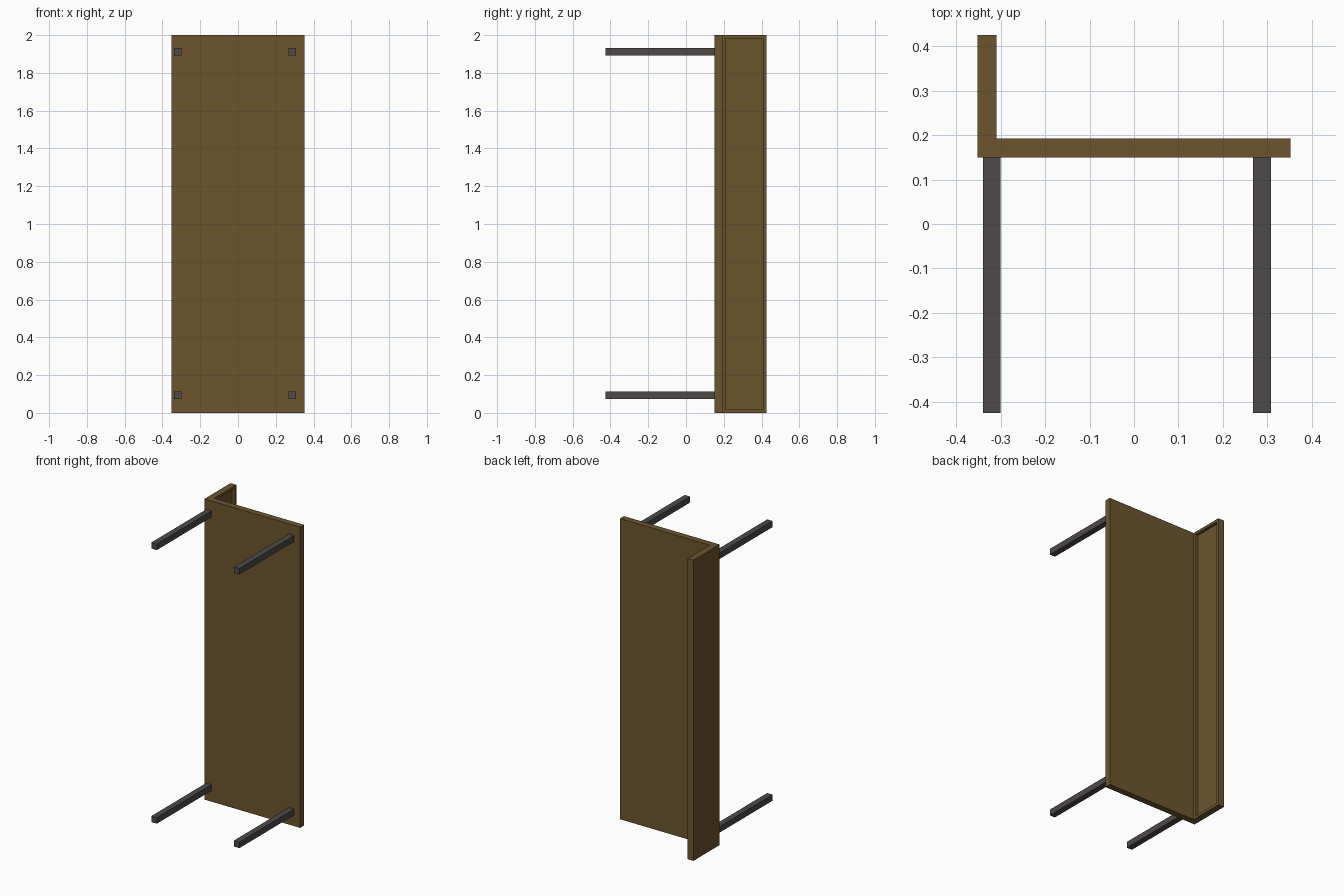
import bpy, bmesh
from mathutils import Vector

if "Cube" in bpy.data.objects:
    bpy.data.objects.remove(bpy.data.objects["Cube"])


def material(name, rgb):
    m = bpy.data.materials.new(name)
    m.diffuse_color = (*rgb, 1.0)
    m.use_nodes = True
    m.node_tree.nodes["Principled BSDF"].inputs["Base Color"].default_value = m.diffuse_color
    return m


wood = material("brown wood", (0.15, 0.09, 0.028))
metal = material("dark grey metal", (0.075, 0.068, 0.065))


def add_object(name, bm, mat):
    bmesh.ops.recalc_face_normals(bm, faces=bm.faces[:])
    mesh = bpy.data.meshes.new(name)
    bm.to_mesh(mesh)
    bm.free()
    mesh.materials.append(mat)
    obj = bpy.data.objects.new(name, mesh)
    bpy.context.collection.objects.link(obj)
    return obj


# Seat board and raised back: one L profile (x, y) extruded along z
profile = [(-0.352, 0.15), (0.352, 0.15), (0.352, 0.192),
           (-0.309, 0.192), (-0.309, 0.425), (-0.352, 0.425)]
bm = bmesh.new()
base = bm.faces.new([bm.verts.new((x, y, 0)) for x, y in profile])
ext = bmesh.ops.extrude_face_region(bm, geom=[base])
bmesh.ops.translate(bm, vec=(0, 0, 2.0),
                    verts=[v for v in ext["geom"] if isinstance(v, bmesh.types.BMVert)])
bmesh.ops.recalc_face_normals(bm, faces=bm.faces[:])

# Recessed panel on the inner face of the back
inner = next(f for f in bm.faces
             if f.normal.x > 0.9 and f.calc_center_median().x < 0)
bmesh.ops.inset_region(bm, faces=[inner], thickness=0.025)
panel = bmesh.ops.extrude_discrete_faces(bm, faces=[inner])["faces"][0]
bmesh.ops.translate(bm, vec=(-0.02, 0, 0), verts=panel.verts[:])
add_object("seat_and_back", bm, wood)

# Four square legs
for side, x in (("left", -0.32), ("right", 0.288)):
    for end, z in (("lower", 0.093), ("upper", 1.913)):
        bm = bmesh.new()
        bmesh.ops.create_cube(bm, size=1.0)
        bmesh.ops.scale(bm, vec=(0.04, 0.575, 0.04), verts=bm.verts[:])
        bmesh.ops.translate(bm, vec=Vector((x, -0.1375, z)), verts=bm.verts[:])
        add_object(f"{end}_{side}_leg", bm, metal)
